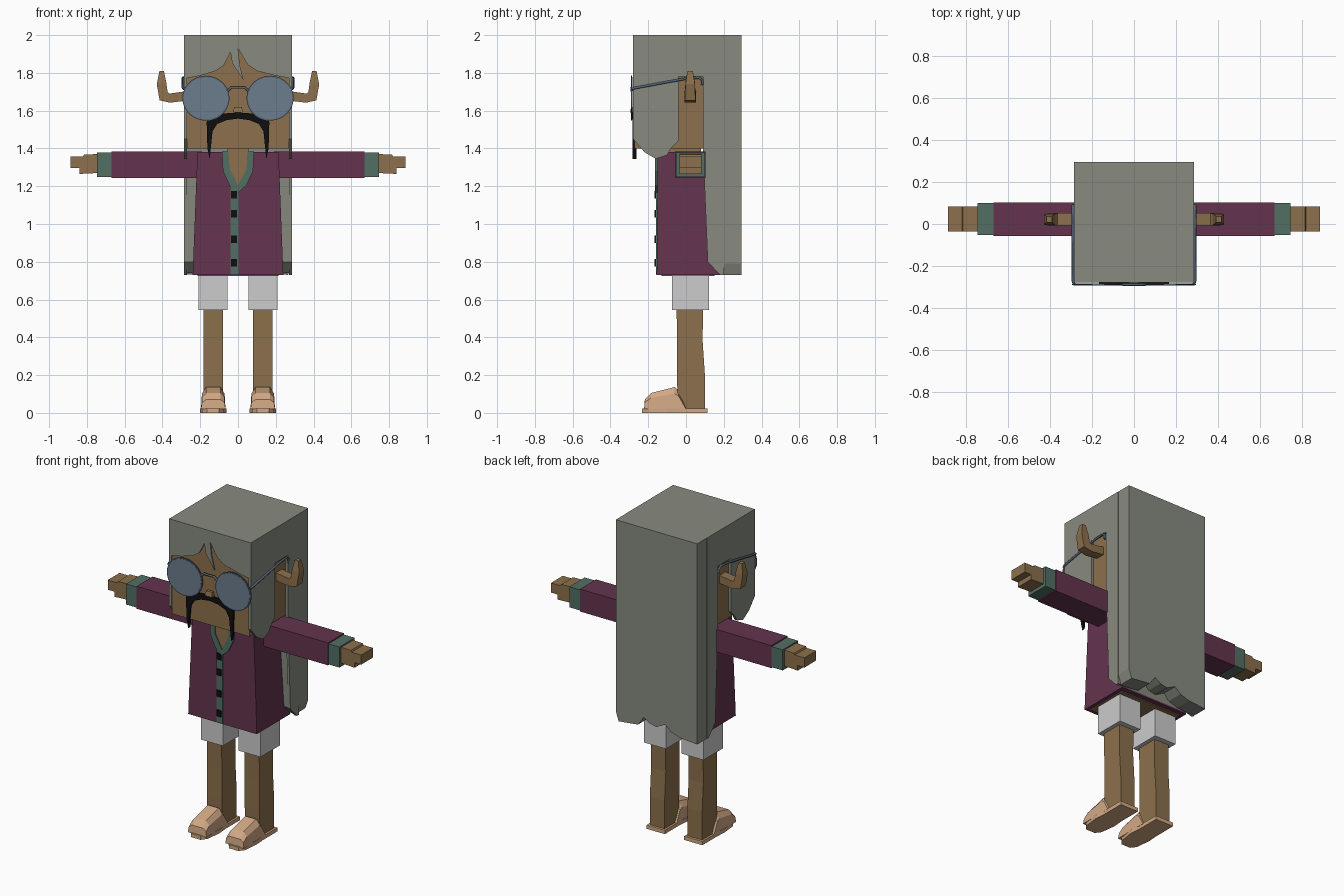
import bpy, bmesh, math

cube = bpy.data.objects.get("Cube")
if cube:
    bpy.data.objects.remove(cube, do_unlink=True)


def material(name, r, g, b):
    lin = [((c / 255 + 0.055) / 1.055) ** 2.4 for c in (r, g, b)] + [1]
    m = bpy.data.materials.new(name)
    m.use_nodes = True
    m.diffuse_color = lin
    m.node_tree.nodes["Principled BSDF"].inputs["Base Color"].default_value = lin
    return m


SKIN = material("skin_brown", 140, 112, 76)
HAIR = material("hair_grey", 136, 139, 129)
SHIRT = material("shirt_plum", 100, 52, 78)
TRIM = material("trim_teal", 82, 110, 100)
WHITE = material("shorts_white", 204, 204, 204)
SHOE = material("shoe_tan", 210, 168, 132)
LENS = material("lens_blue", 108, 124, 140)
FRAME = material("frame_slate", 84, 100, 118)
BLACK = material("black", 14, 14, 14)


def add(name, bm, mat):
    bmesh.ops.recalc_face_normals(bm, faces=bm.faces)
    me = bpy.data.meshes.new(name)
    bm.to_mesh(me)
    bm.free()
    me.materials.append(mat)
    ob = bpy.data.objects.new(name, me)
    bpy.context.collection.objects.link(ob)
    return ob


def loft(name, rings, mat):
    """Join rings of equal point count and cap both ends."""
    bm = bmesh.new()
    vs = [[bm.verts.new(p) for p in ring] for ring in rings]
    n = len(vs[0])
    for a, b in zip(vs, vs[1:]):
        for i in range(n):
            j = (i + 1) % n
            bm.faces.new((a[i], a[j], b[j], b[i]))
    bm.faces.new(vs[0])
    bm.faces.new(vs[-1])
    return add(name, bm, mat)


def prism(name, pts, axis, a, b, mat):
    """Extrude a profile along x (points are y, z) or along y (points are x, z)."""
    if axis == "x":
        rings = [[(d, u, v) for u, v in pts] for d in (a, b)]
    else:
        rings = [[(u, d, v) for u, v in pts] for d in (a, b)]
    return loft(name, rings, mat)


def rect(x0, x1, y0, y1, z):
    return [(x0, y0, z), (x1, y0, z), (x1, y1, z), (x0, y1, z)]


def box(name, x, y, z, mat):
    return loft(name, [rect(*x, *y, z[0]), rect(*x, *y, z[1])], mat)


def flip(pts, s):
    return [(s * u, v) for u, v in pts]


def wire(name, pts, radius, mat):
    cu = bpy.data.curves.new(name, "CURVE")
    cu.dimensions = "3D"
    cu.bevel_depth = radius
    cu.bevel_resolution = 1
    cu.use_fill_caps = True
    sp = cu.splines.new("POLY")
    sp.points.add(len(pts) - 1)
    for p, co in zip(sp.points, pts):
        p.co = (*co, 1)
    cu.materials.append(mat)
    bpy.context.collection.objects.link(bpy.data.objects.new(name, cu))


# Head and neck
box("head", (-.271, .271), (-.272, .12), (1.4, 1.95), SKIN)
box("neck", (-.055, .055), (-.12, .08), (1.3, 1.42), SKIN)
loft("nose", [rect(-.026, .026, -.296, -.27, 1.59), rect(-.02, .02, -.29, -.27, 1.62)], SKIN)

# Hair: crown, fringe with parted strand, side panels and ragged back
box("hair_crown", (-.285, .285), (-.28, .295), (1.94, 2), HAIR)
fringe = [(-.285, 2), (-.285, 1.77), (-.2, 1.785), (-.12, 1.81), (-.075, 1.84),
          (-.04, 1.91), (-.03, 1.85), (.03, 1.76), (.01, 1.84), (0, 1.93),
          (.05, 1.845), (.1, 1.81), (.2, 1.785), (.285, 1.77), (.285, 2)]
prism("hair_fringe", fringe, "y", -.28, -.26, HAIR)
side = [(-.28, 2), (.2, 2), (.2, .73), (.18, .73), (.115, .8), (.09, 1.4), (.09, 1.78),
        (-.04, 1.78), (-.04, 1.44), (-.08, 1.4), (-.1, 1.365), (-.16, 1.345),
        (-.22, 1.38), (-.28, 1.45)]
inner = [(.1, 2), (.1, 1.4), (.12, .8), (.18, .74), (.2, .8), (.2, 2)]
ragged = [(.285, 2), (.285, .79), (.265, .73), (.13, .745), (.09, .8), (.05, .775),
          (0, .765), (-.06, .795), (-.1, .76), (-.165, .74), (-.285, .73), (-.285, 2)]
prism("hair_inner", inner, "x", -.27, .27, HAIR)
prism("hair_back", ragged, "y", .19, .295, HAIR)

# Shirt with open neck and button placket
loft("shirt", [rect(-.24, .24, -.155, .18, .73), rect(-.215, .215, -.15, .1, 1.38)], SHIRT)
box("shirt_underside", (-.215, .215), (-.13, .15), (.724, .735), SKIN)
prism("chest", [(-.055, 1.4), (-.05, 1.29), (0, 1.18), (.05, 1.29), (.055, 1.4)],
      "y", -.158, -.14, SKIN)
box("placket", (-.04, .002), (-.159, -.14), (.732, 1.2), TRIM)
for i, z in enumerate((1.155, 1.055, .92, .795)):
    box(f"button_{i}", (-.036, -.004), (-.166, -.15), (z - .02, z + .02), BLACK)

collar = [(.05, 1.385), (.085, 1.385), (.08, 1.28), (.045, 1.205), (0, 1.165),
          (0, 1.205), (.045, 1.29)]
moustache = [(0, 1.59), (.08, 1.585), (.15, 1.565), (.166, 1.54), (.162, 1.4),
             (.15, 1.345), (.142, 1.42), (.135, 1.49), (.11, 1.53), (.06, 1.55), (0, 1.558)]
hand = [(.74, 1.27), (.84, 1.265), (.84, 1.297), (.887, 1.297), (.887, 1.358),
        (.82, 1.358), (.815, 1.368), (.74, 1.37)]
shoe = [(-.222, .02), (-.218, .07), (-.185, .105), (-.06, .137), (-.04, .12), (0, .02)]

for s, label in ((1, "left"), (-1, "right")):
    def span(a, b):
        return sorted((s * a, s * b))

    prism(f"{label}_hair_side", side, "x", s * .27, s * .286, HAIR)
    prism(f"{label}_collar", flip(collar, s), "y", -.163, -.14, TRIM)
    prism(f"{label}_moustache", flip(moustache, s), "y", -.283, -.262, BLACK)

    # Upturned ear, swept through tapering sections
    sections = [((.26, 1.655), (.26, 1.705), .03), ((.36, 1.642), (.365, 1.69), .03),
                ((.415, 1.655), (.373, 1.7), .028), ((.43, 1.74), (.38, 1.75), .025),
                ((.416, 1.81), (.392, 1.81), .014)]
    loft(f"{label}_ear", [[(s * a[0], .022 - w, a[1]), (s * a[0], .022 + w, a[1]),
                           (s * b[0], .022 + w, b[1]), (s * b[0], .022 - w, b[1])]
                          for a, b, w in sections], SKIN)

    # Glasses
    for part, r, y0, y1, mat in (("rim", .125, -.29, -.285, FRAME), ("lens", .118, -.292, -.284, LENS)):
        oval = [(s * .17 + r * math.cos(t * math.tau / 28),
                 1.666 + (r - .006) * math.sin(t * math.tau / 28)) for t in range(28)]
        prism(f"{label}_{part}", oval, "y", y0, y1, mat)
    wire(f"{label}_temple", [(s * .285, -.288, 1.715), (s * .291, -.27, 1.72), (s * .291, 0, 1.77),
                             (s * .291, .07, 1.775), (s * .291, .088, 1.76),
                             (s * .291, .085, 1.735)], .007, FRAME)

    # Arm
    box(f"{label}_sleeve", span(.19, .67), (-.057, .103), (1.243, 1.385), SHIRT)
    box(f"{label}_cuff", span(.66, .747), (-.053, .1), (1.248, 1.378), TRIM)
    prism(f"{label}_hand", flip(hand, s), "y", -.035, .083, SKIN)

    # Leg and shoe
    box(f"{label}_shorts", span(.055, .208), (-.073, .122), (.545, .76), WHITE)
    loft(f"{label}_leg", [rect(*span(.08, .183), -.045, .1, .02),
                          rect(*span(.08, .183), -.047, .1, .2),
                          rect(*span(.08, .183), -.047, .088, .38),
                          rect(*span(.08, .183), -.05, .09, .56)], SKIN)
    sole = [(.068, .115), (.195, .115), (.195, -.03), (.2, -.1), (.19, -.2),
            (.165, -.232), (.1, -.232), (.075, -.2), (.062, -.1), (.068, -.03)]
    loft(f"{label}_sole", [[(s * x, y, z) for x, y in sole] for z in (0, .024)], SHOE)
    # Upper narrows toward the rounded top
    loft(f"{label}_shoe_upper", [[(s * (.131 + k * (w if z > .04 else w + .005)), y, .02 + (z - .02) * h)
                                  for y, z in shoe]
                                 for k, w, h in ((-1, .06, .7), (-1, .038, 1), (1, .038, 1), (1, .06, .7))], SHOE)

# Bridge of the glasses
wire("glasses_bridge", [(-.055, -.288, 1.705), (-.035, -.288, 1.722), (.035, -.288, 1.722),
                        (.055, -.288, 1.705)], .007, FRAME)
